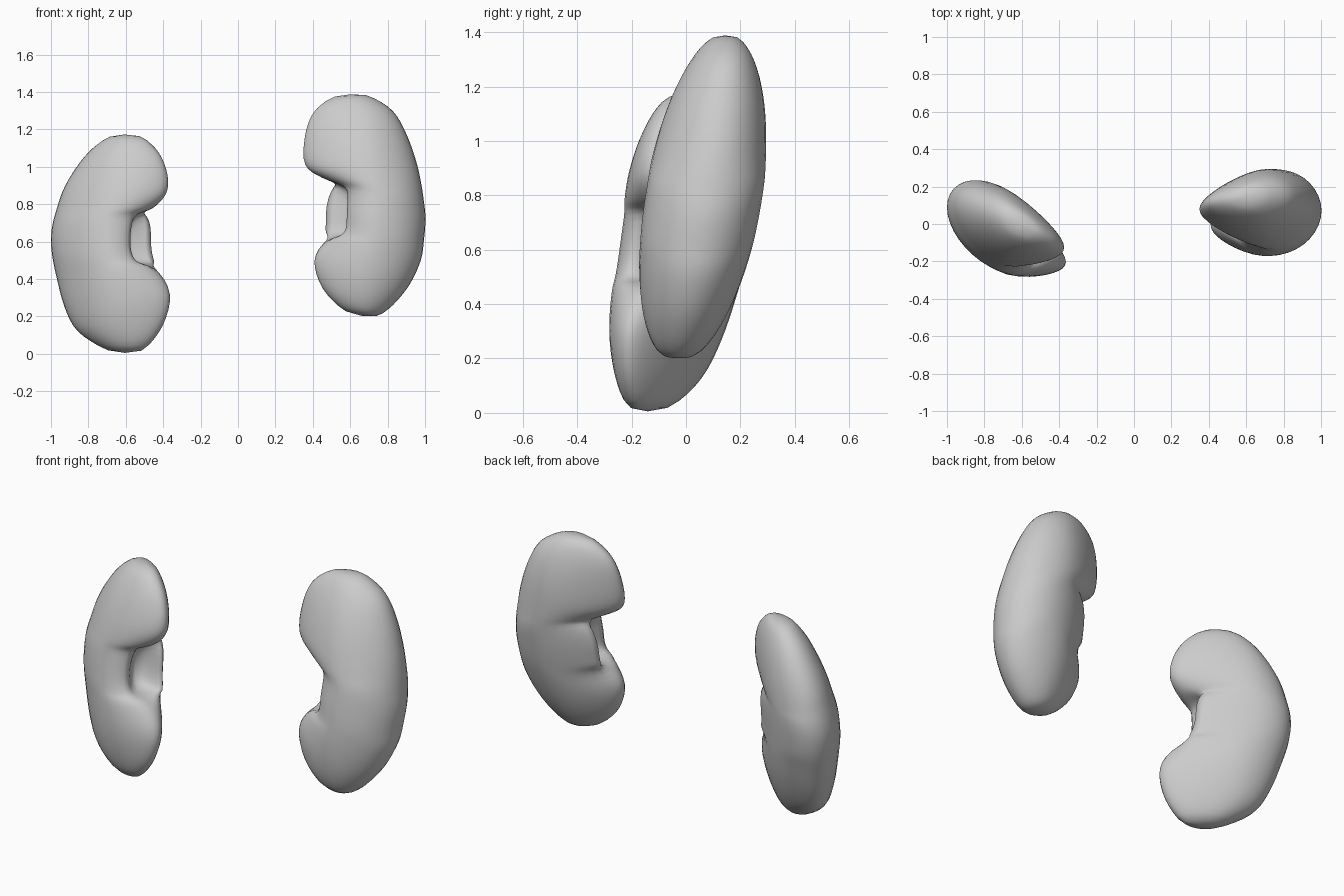
import bpy
import bmesh
from math import cos, sin, pi, exp, copysign
from mathutils import Vector

cube = bpy.data.objects.get("Cube")
if cube:
    bpy.data.objects.remove(cube)

grey = bpy.data.materials.new("plain_grey")
grey.use_nodes = True
colour = (0.6, 0.6, 0.6, 1)
grey.diffuse_color = colour
grey.node_tree.nodes["Principled BSDF"].inputs["Base Color"].default_value = colour

SEGMENTS = 36
STEPS = 4


def spline(points, t):
    """Smooth curve through the points at parameter t."""
    i = min(int(t), len(points) - 2)
    f = t - i
    b, c = points[i], points[i + 1]
    a = points[i - 1] if i > 0 else b * 2 - c
    d = points[i + 2] if i + 2 < len(points) else c * 2 - b
    return (b * 2 + (c - a) * f + (a * 2 - b * 5 + c * 4 - d) * f**2
            + (b * 3 - a - c * 3 + d) * f**3) / 2


def kidney(name, top, bottom, inner, outer, depth, tilt, yaw, thickness):
    """Loft rings that fan round the notch between inner and outer outlines."""
    inner = [Vector(p) for p in inner]
    outer = [Vector(p) for p in outer]
    mid_x = (inner[6].x + outer[6].x) / 2
    mid_z = (top[1] + bottom[1]) / 2
    half_z = (top[1] - bottom[1]) / 2

    def body_depth(x, z):
        return depth + tilt * (z - mid_z) + yaw * (x - mid_x)

    def taper(x):
        """Thin the lobes towards the middle of the model."""
        return 1 - 0.4 * (max(0, abs(mid_x) - abs(x) - 0.08) / 0.35) ** 1.4

    bm = bmesh.new()
    rings = []
    for k in range((len(inner) - 1) * STEPS + 1):
        t = k / STEPS
        a, b = spline(inner, t), spline(outer, t)
        notch = exp(-((t - 6.2) / 1.5) ** 4)
        # keep the thickest line continuous past the notch
        peak = 0.54 - 0.15 * exp(-((t - 6.2) / 2) ** 2)
        centre, arm = a.lerp(b, peak), b - a
        s = min(abs(((a.y + b.y) / 2 - mid_z) / half_z), 0.99)
        thick = thickness * (1 - s**2.2) ** 0.55
        ring = []
        for j in range(SEGMENTS):
            angle = 2 * pi * j / SEGMENTS
            c, d = cos(angle), sin(angle)
            # back lip reaches past the front lip, with a hollow between
            lip = max(0, -c) * min(1, abs(d) * 2) * (0.18 if d > 0 else 0.04)
            hollow = 0.06 * exp(-((angle - pi) / 0.3) ** 2)
            reach = c * (1 - peak if c > 0 else peak)
            p = centre + arm * reach - arm.normalized() * notch * (lip - hollow)
            fullness = 1 - 0.25 * notch * max(0, -c)
            y = copysign(abs(d) ** fullness, d) * thick * taper(p.x)
            ring.append(bm.verts.new((p.x, body_depth(p.x, p.y) + y, p.y)))
        rings.append(ring)

    # skin the rings and close both poles
    for lower, upper in zip(rings, rings[1:]):
        for j in range(SEGMENTS):
            n = (j + 1) % SEGMENTS
            bm.faces.new((lower[j], lower[n], upper[n], upper[j]))
    for ring, (x, z) in ((rings[0], top), (rings[-1], bottom)):
        tip = bm.verts.new((x, body_depth(x, z), z))
        for j in range(SEGMENTS):
            bm.faces.new((ring[j], ring[(j + 1) % SEGMENTS], tip))
    bmesh.ops.recalc_face_normals(bm, faces=bm.faces)
    for face in bm.faces:
        face.smooth = True

    mesh = bpy.data.meshes.new(name)
    bm.to_mesh(mesh)
    bm.free()
    mesh.materials.append(grey)
    obj = bpy.data.objects.new(name, mesh)
    bpy.context.collection.objects.link(obj)
    soften = obj.modifiers.new("soften", 'SMOOTH')
    soften.factor = 0.5
    soften.iterations = 4


# Left kidney: higher, facing sideways
kidney(
    "left_kidney", (.6, 1.405), (.67, .18),
    inner=[(.5, 1.375), (.4, 1.29), (.355, 1.16), (.355, 1.01), (.45, .94), (.575, .88),
           (.585, .75), (.57, .65), (.47, .61), (.405, .5), (.45, .35), (.56, .23)],
    outer=[(.7, 1.385), (.83, 1.3), (.905, 1.17), (.955, 1.03), (.98, .92), (.995, .82),
           (1.005, .72), (.995, .6), (.98, .5), (.92, .37), (.83, .26), (.75, .2)],
    depth=.068, tilt=.15, yaw=.07, thickness=.217)

# Right kidney: lower, turned towards the front
kidney(
    "right_kidney", (-.61, 1.195), (-.6, -.02),
    inner=[(-.51, 1.165), (-.42, 1.075), (-.375, .96), (-.38, .86), (-.45, .78), (-.55, .73),
           (-.58, .6), (-.55, .5), (-.44, .46), (-.36, .32), (-.4, .15), (-.5, .015)],
    outer=[(-.7, 1.16), (-.8, 1.08), (-.885, .97), (-.94, .87), (-.97, .78), (-.992, .7),
           (-1.002, .62), (-.995, .52), (-.97, .4), (-.93, .25), (-.86, .12), (-.71, .02)],
    depth=.003, tilt=.12, yaw=-.4, thickness=.22)
